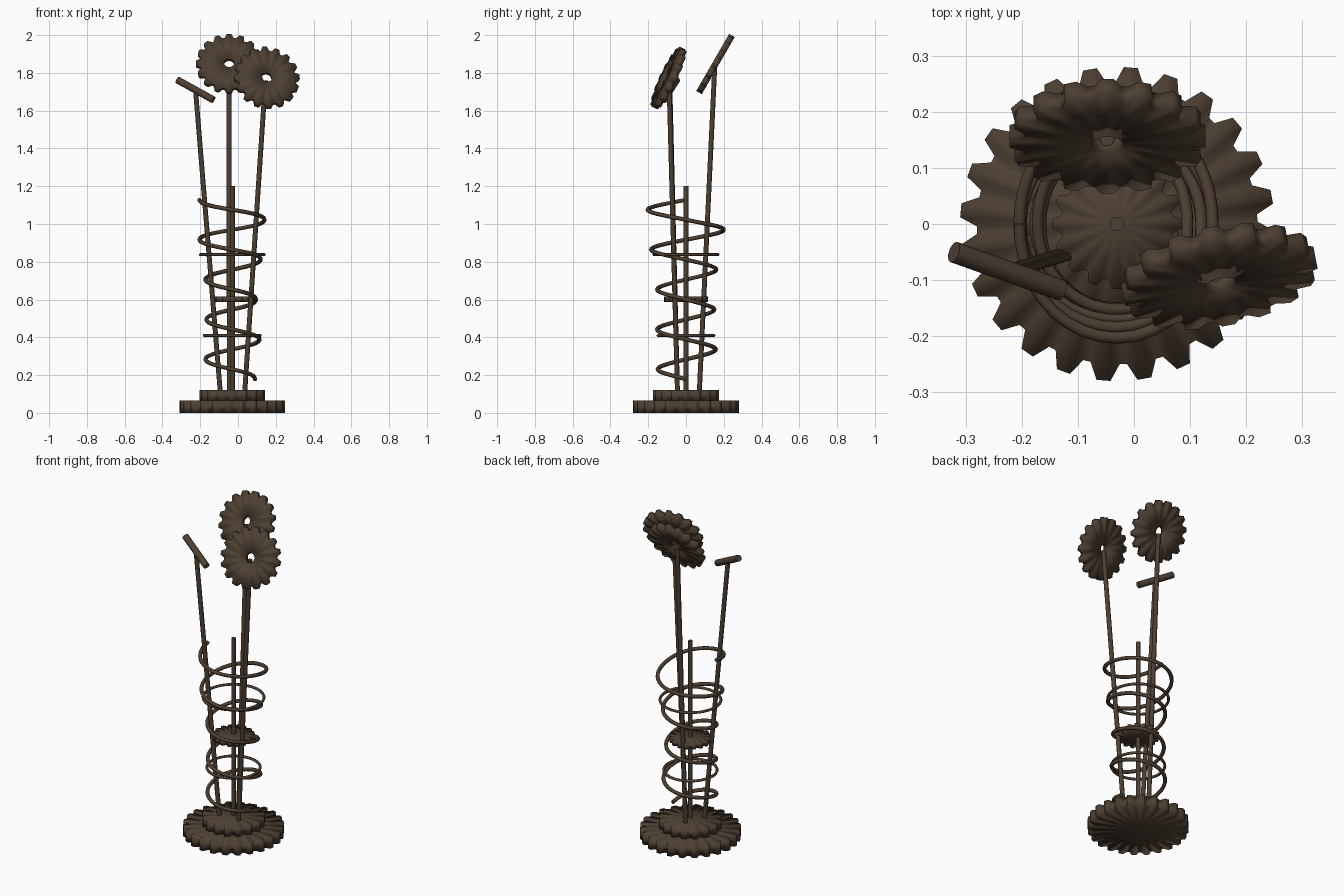
import bpy, bmesh, math
from mathutils import Vector, Matrix

if "Cube" in bpy.data.objects:
    bpy.data.objects.remove(bpy.data.objects["Cube"])

CX = -0.03                     # axis of the stand
mat = bpy.data.materials.new("dark bronze")
mat.diffuse_color = (0.075, 0.05, 0.032, 1)
mat.use_nodes = True
mat.node_tree.nodes["Principled BSDF"].inputs["Base Color"].default_value = mat.diffuse_color


def finish(ob, sharp=False):
    ob.data.materials.append(mat)
    bpy.ops.object.select_all(action='DESELECT')
    ob.select_set(True)
    bpy.context.view_layer.objects.active = ob
    if sharp:
        bpy.ops.object.shade_smooth_by_angle()
    else:
        bpy.ops.object.shade_smooth()
    return ob


def gear(name, teeth, tip, root, thick, matrix, hole=0.0, phase=0.0):
    """Toothed disc centred on its own origin; solid hub or open hole."""
    bm = bmesh.new()
    step = 2 * math.pi / teeth
    outline = []
    for i in range(teeth):
        for off, r in ((-0.40, root), (-0.17, tip), (0.17, tip), (0.40, root)):
            a = math.radians(phase) + (i + off) * step
            outline.append((a, r))
    n = len(outline)
    outer, inner = [], []
    for z in (-thick / 2, thick / 2):
        outer.append([bm.verts.new((r * math.cos(a), r * math.sin(a), z)) for a, r in outline])
        if hole:
            inner.append([bm.verts.new((hole * math.cos(a), hole * math.sin(a), z)) for a, r in outline])
        else:
            inner.append([bm.verts.new((0, 0, z))] * n)
    for i in range(n):
        j = (i + 1) % n
        bm.faces.new((outer[0][i], outer[0][j], outer[1][j], outer[1][i]))
        if hole:
            bm.faces.new((inner[0][j], inner[0][i], inner[1][i], inner[1][j]))
            bm.faces.new((outer[1][i], outer[1][j], inner[1][j], inner[1][i]))
            bm.faces.new((outer[0][j], outer[0][i], inner[0][i], inner[0][j]))
        else:
            bm.faces.new((outer[1][i], outer[1][j], inner[1][i]))
            bm.faces.new((outer[0][j], outer[0][i], inner[0][i]))
    bmesh.ops.recalc_face_normals(bm, faces=bm.faces)
    me = bpy.data.meshes.new(name)
    bm.to_mesh(me)
    bm.free()
    ob = bpy.data.objects.new(name, me)
    bpy.context.collection.objects.link(ob)
    ob.matrix_world = matrix
    return finish(ob)


def rod(name, a, b, r):
    a, b = Vector(a), Vector(b)
    bpy.ops.mesh.primitive_cylinder_add(vertices=16, radius=r, depth=(b - a).length,
                                        location=(a + b) / 2)
    ob = bpy.context.object
    ob.name = name
    ob.rotation_euler = (b - a).to_track_quat('Z', 'Y').to_euler()
    return finish(ob, True)


def at(x, y, z, tilt=0, turn=0):
    return (Matrix.Translation((x, y, z)) @ Matrix.Rotation(math.radians(turn), 4, 'Z')
            @ Matrix.Rotation(math.radians(tilt), 4, 'X'))


# Stacked base gears and the small gear on the central spindle
gear("base_gear", 24, 0.28, 0.25, 0.065, at(CX, 0, 0.0325), phase=10)
gear("upper_base_gear", 16, 0.174, 0.152, 0.057, at(CX, 0, 0.0915))
gear("spindle_gear", 16, 0.116, 0.10, 0.03, at(CX, 0, 0.602))
rod("spindle", (CX, 0, 0.1), (CX, 0, 1.2), 0.013)

# Three leaning poles
rod("left_pole", (-0.093, -0.045, 0.1), (-0.225, -0.085, 1.71), 0.013)
rod("back_pole", (-0.046, 0.07, 0.1), (-0.048, 0.152, 1.83), 0.013)
rod("right_pole", (0.035, -0.045, 0.1), (0.145, -0.09, 1.76), 0.013)

# Pole heads: two tilted gears and a crossbar
gear("back_head_gear", 16, 0.175, 0.152, 0.034, at(-0.047, 0.156, 1.847, 60), hole=0.028)
gear("right_head_gear", 16, 0.175, 0.152, 0.034, at(0.152, -0.093, 1.773, 65, 11), hole=0.028)
rod("left_head_bar", (-0.321, -0.05, 1.763), (-0.13, -0.118, 1.657), 0.019)

# Flat hoops
for name, z, r in (("lower_hoop", 0.41, 0.148), ("upper_hoop", 0.838, 0.169)):
    bpy.ops.mesh.primitive_torus_add(major_segments=48, minor_segments=8, major_radius=r,
                                     minor_radius=0.008, location=(CX, 0, z))
    bpy.context.object.name = name
    finish(bpy.context.object)

# Rising spiral: radius at every quarter turn, widening toward the top
radii = [0.12, 0.15, 0.142, 0.158, 0.144, 0.153, 0.137, 0.15, 0.125, 0.153,
         0.142, 0.16, 0.15, 0.185, 0.174, 0.20, 0.17, 0.203, 0.174]
steps = 10
total = (len(radii) - 1) * steps
cu = bpy.data.curves.new("spiral", 'CURVE')
cu.dimensions = '3D'
cu.bevel_depth = 0.011
cu.bevel_resolution = 2
cu.use_fill_caps = True
sp = cu.splines.new('POLY')
sp.points.add(total)
for k in range(total + 1):
    q = min(k // steps, len(radii) - 2)
    f = k / steps - q
    f = f * f * (3 - 2 * f)
    r = radii[q] * (1 - f) + radii[q + 1] * f
    a = -k / steps * math.pi / 2
    sp.points[k].co = (CX + r * math.cos(a), r * math.sin(a), 0.178 + 0.95 * k / total, 1)
spiral = bpy.data.objects.new("spiral", cu)
bpy.context.collection.objects.link(spiral)
bpy.ops.object.select_all(action='DESELECT')
spiral.select_set(True)
bpy.context.view_layer.objects.active = spiral
bpy.ops.object.convert(target='MESH')
finish(bpy.context.object)
